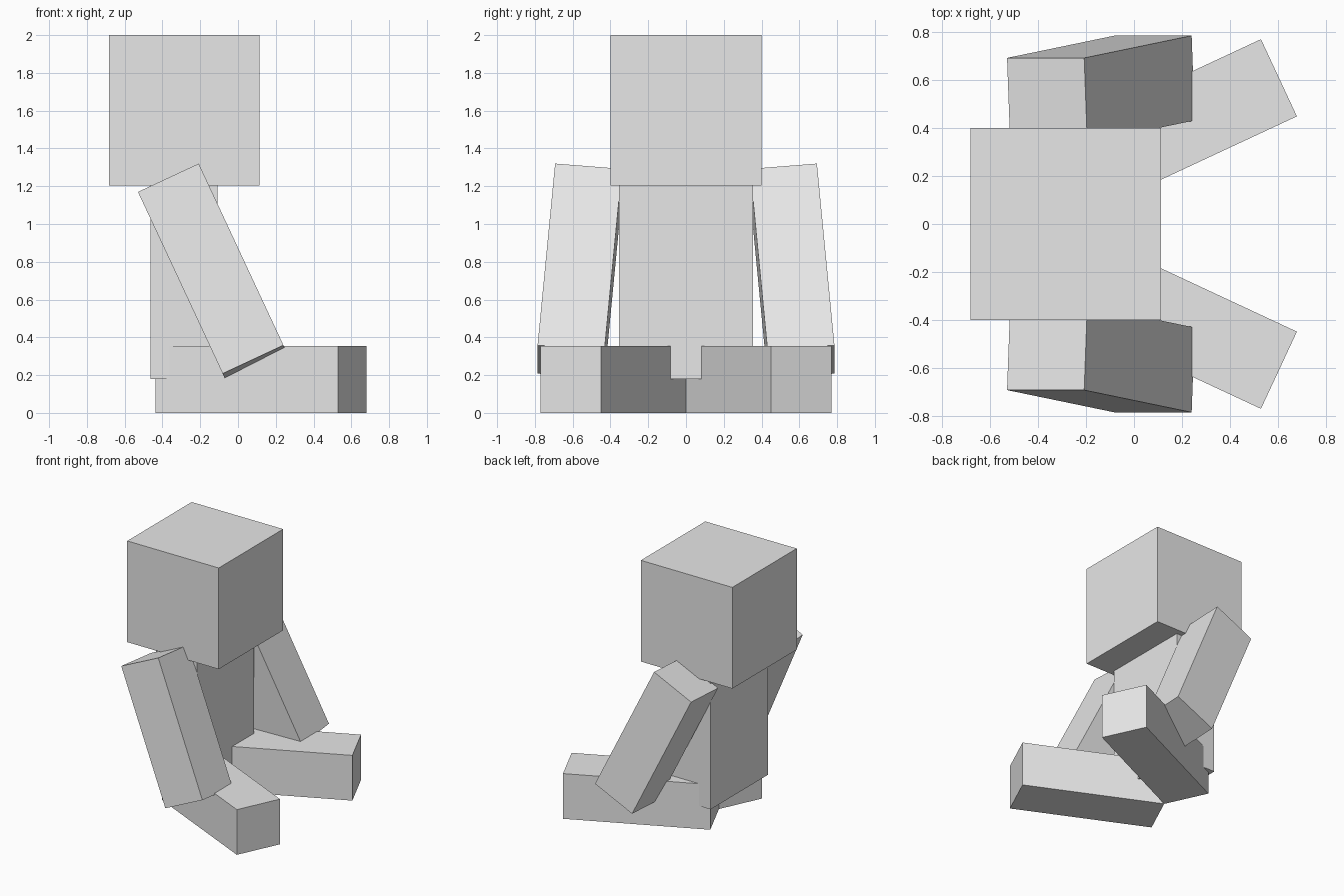
import bpy
from math import radians

cube = bpy.data.objects.get("Cube")
if cube:
    bpy.data.objects.remove(cube, do_unlink=True)

# Single flat colour
GREY = (0.8, 0.8, 0.8, 1.0)
grey = bpy.data.materials.new("light_grey")
grey.use_nodes = True
grey.diffuse_color = GREY
grey.node_tree.nodes["Principled BSDF"].inputs["Base Color"].default_value = GREY

THICK = 0.355   # limb and torso thickness
LENGTH = 1.065  # limb and torso length


def box(name, size, centre, angles=(0, 0, 0)):
    """Add a flat-sided box, rotated about its own centre (degrees)."""
    bpy.ops.mesh.primitive_cube_add(size=1, location=centre)
    ob = bpy.context.object
    ob.name = ob.data.name = name
    ob.scale = size
    ob.rotation_euler = [radians(a) for a in angles]
    ob.data.materials.append(grey)
    return ob


# Head and torso
box("head", (0.795, 0.8, 0.795), (-0.285, 0, 1.6025))
box("torso", (THICK, 2 * THICK, LENGTH), (-0.285, 0, 0.18 + LENGTH / 2))

# Arms reaching forward, legs splayed on the ground, mirrored across y
for label, s in (("front", -1), ("back", 1)):
    box(label + "_arm", (THICK, THICK, LENGTH), (-0.138, s * 0.5625, 0.75),
        (s * 5, -25, 0))
    box(label + "_leg", (LENGTH, THICK, THICK), (0.122, s * 0.385, THICK / 2),
        (0, 0, s * 25))
